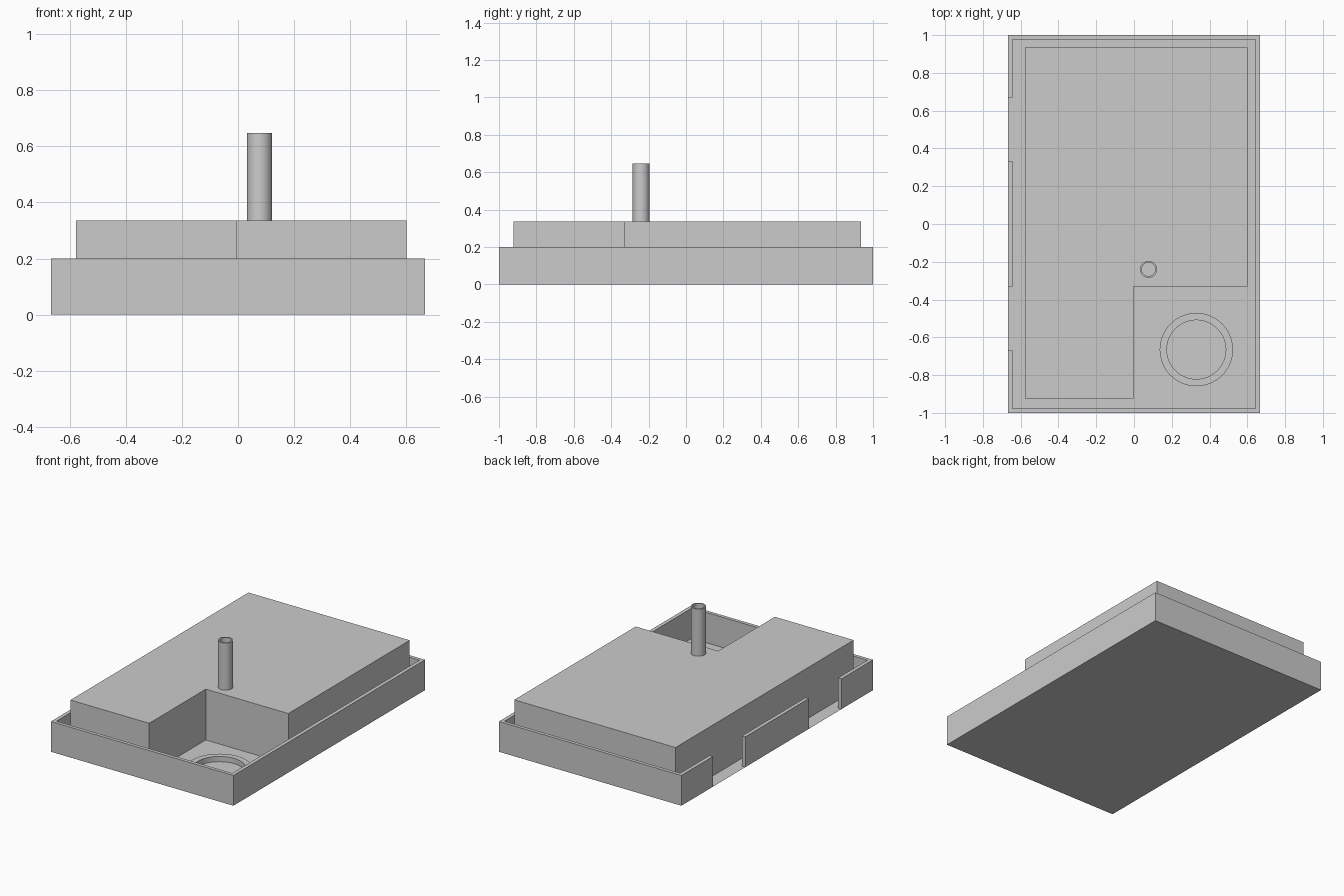
import bpy, bmesh, math

if "Cube" in bpy.data.objects:
    bpy.data.objects.remove(bpy.data.objects["Cube"])


def make_object(name, bm):
    bmesh.ops.recalc_face_normals(bm, faces=bm.faces)
    mesh = bpy.data.meshes.new(name)
    bm.to_mesh(mesh)
    bm.free()
    ob = bpy.data.objects.new(name, mesh)
    bpy.context.collection.objects.link(ob)
    return ob


def prism(name, outline, z0, z1):
    bm = bmesh.new()
    face = bm.faces.new([bm.verts.new((x, y, z0)) for x, y in outline])
    if z1 > z0:
        top = bmesh.ops.extrude_face_region(bm, geom=[face], use_keep_orig=True)["geom"]
        verts = [v for v in top if isinstance(v, bmesh.types.BMVert)]
        bmesh.ops.translate(bm, verts=verts, vec=(0, 0, z1 - z0))
    return make_object(name, bm)


def tube(name, cx, cy, r_out, r_in, z0, z1, n=48):
    bm = bmesh.new()
    rings = []
    for r, z in ((r_out, z0), (r_out, z1), (r_in, z1), (r_in, z0)):
        rings.append([bm.verts.new((cx + r * math.cos(2 * math.pi * i / n),
                                    cy + r * math.sin(2 * math.pi * i / n), z))
                      for i in range(n)])
    for k in range(4):
        a, b = rings[k], rings[(k + 1) % 4]
        for i in range(n):
            j = (i + 1) % n
            bm.faces.new((a[i], a[j], b[j], b[i]))
    ob = make_object(name, bm)
    bpy.context.view_layer.objects.active = ob
    ob.select_set(True)
    bpy.ops.object.shade_smooth_by_angle(angle=math.radians(40))
    ob.select_set(False)
    return ob


X, Y = 2 / 3, 1.0        # outer half sizes
XI, YI = 0.642, 0.977    # inner faces of the yard wall
H = 0.2

# Yard floor
prism("floor", [(-X, -Y), (X, -Y), (X, Y), (-X, Y)], 0, 0)

# Yard wall with two gateways on the left side
prism("yard_wall", [(-X, -Y), (X, -Y), (X, Y), (-X, Y), (-X, 0.67), (-XI, 0.67),
                    (-XI, YI), (XI, YI), (XI, -YI), (-XI, -YI),
                    (-XI, -0.67), (-X, -0.67)], 0, H)
prism("wall_between_gates", [(-X, -0.33), (-XI, -0.33), (-XI, 0.333), (-X, 0.333)], 0, H)

# L-shaped main block
prism("main_block", [(-0.578, -0.923), (-0.003, -0.923), (-0.003, -0.332),
                     (0.6, -0.332), (0.6, 0.935), (-0.578, 0.935)], 0, 0.336)

# Chimney pipe and low round basin
tube("chimney", 0.077, -0.24, 0.045, 0.036, 0.336, 0.647, 32)
tube("basin_rim", 0.33, -0.665, 0.194, 0.156, 0, 0.035, 64)
